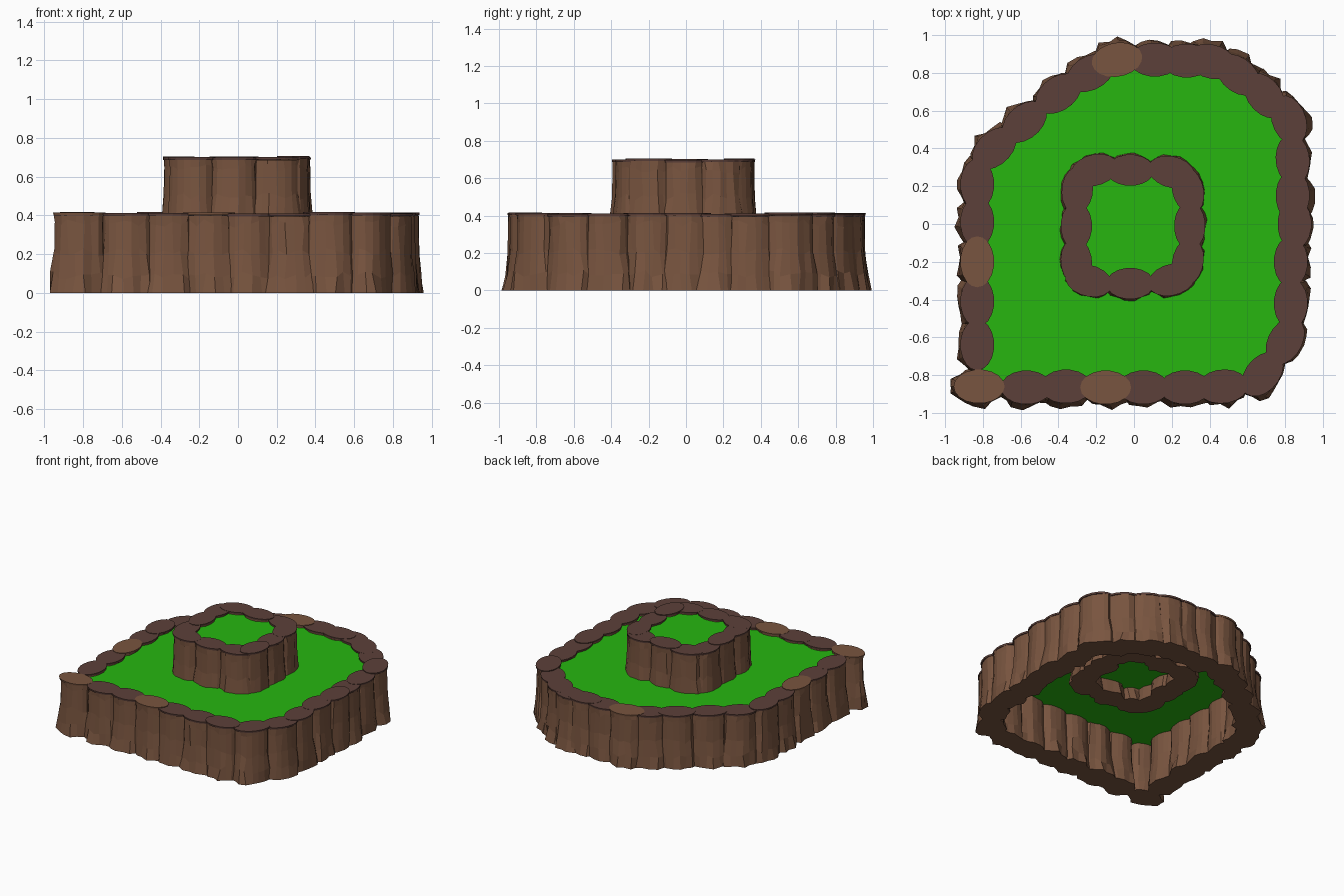
import bpy, bmesh, random
from math import cos, sin, pi, radians
from mathutils import Vector

if "Cube" in bpy.data.objects:
    bpy.data.objects.remove(bpy.data.objects["Cube"])

random.seed(11)


def material(name, rgb):
    m = bpy.data.materials.new(name)
    m.diffuse_color = (*rgb, 1)
    m.use_nodes = True
    m.node_tree.nodes["Principled BSDF"].inputs["Base Color"].default_value = m.diffuse_color
    return m


ROCK = material("rock", (0.19, 0.09, 0.05))
CAP = material("rock_cap", (0.107, 0.051, 0.041))
GRASS = material("grass", (0.02, 0.47, 0.005))
SEG = 18


def to_object(bm, name, mats):
    bmesh.ops.recalc_face_normals(bm, faces=bm.faces)
    me = bpy.data.meshes.new(name)
    bm.to_mesh(me)
    bm.free()
    for m in mats:
        me.materials.append(m)
    ob = bpy.data.objects.new(name, me)
    bpy.context.collection.objects.link(ob)
    return ob


# Faceted oval pillar: flared jagged foot, creased sides, thin dark cap
def pillar(name, x, y, angle, base, half_long, half_wide, height, capped):
    bm = bmesh.new()
    crease = [random.uniform(0.9, 1.0) for _ in range(SEG)]
    toes = [random.choice((1.03, 1.12, 1.2, 1.36)) for _ in range(SEG)]
    top = height - 0.016 + random.uniform(-0.005, 0.004)
    levels = [(0, None), (0.09, 1.06), (0.21, 1.0), (top - 0.04, 0.97), (top, 0.98)]
    rings = []
    for z, scale in levels:
        ring = []
        for i in range(SEG):
            a = 2 * pi * i / SEG
            if scale is None:
                rl, rw = 1 + (toes[i] - 1) * 0.5, toes[i]
            else:
                k = scale * crease[i] * random.uniform(0.97, 1.02)
                if z < 0.1:
                    k += (toes[i] - 1) * 0.3
                rl = rw = k
            a += random.uniform(-0.06, 0.06)
            dz = random.uniform(-0.02, 0.02) if 0 < z < top - 0.01 else 0
            ring.append(bm.verts.new((half_long * rl * cos(a), half_wide * rw * sin(a), z + dz)))
        rings.append(ring)
    bm.faces.new(rings[0])
    for lo, hi in zip(rings, rings[1:]):
        for i in range(SEG):
            j = (i + 1) % SEG
            bm.faces.new((lo[i], lo[j], hi[j], hi[i]))
    bm.faces.new(rings[-1])
    # Cap slab, slightly overhanging
    z0, z1 = top + 0.0005, top + 0.014
    slab = [[bm.verts.new((half_long * 1.0 * s * cos(2 * pi * i / SEG),
                           half_wide * 1.0 * s * sin(2 * pi * i / SEG), z))
             for i in range(SEG)] for z, s in ((z0, 0.98), (z1, 1.0))]
    faces = [bm.faces.new(slab[0]), bm.faces.new(slab[1])]
    for i in range(SEG):
        j = (i + 1) % SEG
        faces.append(bm.faces.new((slab[0][i], slab[0][j], slab[1][j], slab[1][i])))
    for f in faces:
        f.material_index = 1 if capped else 0
    ob = to_object(bm, name, (ROCK, CAP))
    ob.location = (x, y, base)
    ob.rotation_euler.z = radians(angle)


# Flat grass sheet running to the middle of the surrounding rocks
def grass(name, points, z):
    bm = bmesh.new()
    bm.faces.new([bm.verts.new((x, y, z)) for x, y in points])
    ob = to_object(bm, name, (GRASS,))
    if ob.data.polygons[0].normal.z < 0:
        ob.data.flip_normals()


# Rock ring positions: x, y, direction of the long axis
OUTER = [(-.82, -.86, 0), (-.57, -.865, 0), (-.36, -.86, 0), (-.15, -.865, 0),
         (.05, -.865, 0), (.27, -.865, 0), (.47, -.86, 5), (.68, -.795, 50),
         (.80, -.62, 60), (.83, -.42, 90), (.83, -.20, 90), (.85, .0, 90),
         (.84, .15, 90), (.84, .34, 95), (.82, .55, 110), (.69, .68, 128),
         (.55, .79, 140), (.41, .86, 165), (.28, .865, 0), (.11, .87, 0),
         (-.09, .87, 10), (-.23, .80, 28), (-.40, .69, 35), (-.58, .54, 40),
         (-.74, .40, 42), (-.83, .21, 90), (-.83, .01, 90), (-.83, -.20, 90),
         (-.83, -.41, 90), (-.83, -.64, 90)]
INNER = [(-.24, -.30, 165), (-.02, -.315, 0), (.20, -.295, 15), (.285, -.2, 80),
         (.295, -.01, 90), (.285, .18, 105), (.2, .275, 165), (-.02, .285, 0),
         (-.21, .285, 15), (-.30, .18, 85), (-.305, -.01, 90), (-.305, -.2, 95)]
BARE = {0, 3, 20, 27}

for n, (x, y, a) in enumerate(OUTER):
    pillar(f"outer_rock_{n + 1}", x, y, a, 0, 0.135, 0.09, 0.415, n not in BARE)
for n, (x, y, a) in enumerate(INNER):
    pillar(f"inner_rock_{n + 1}", x, y, a, 0.29, 0.127, 0.083, 0.415, True)

grass("lower_grass", [p[:2] for p in OUTER], 0.39)
grass("upper_grass", [p[:2] for p in INNER], 0.68)
